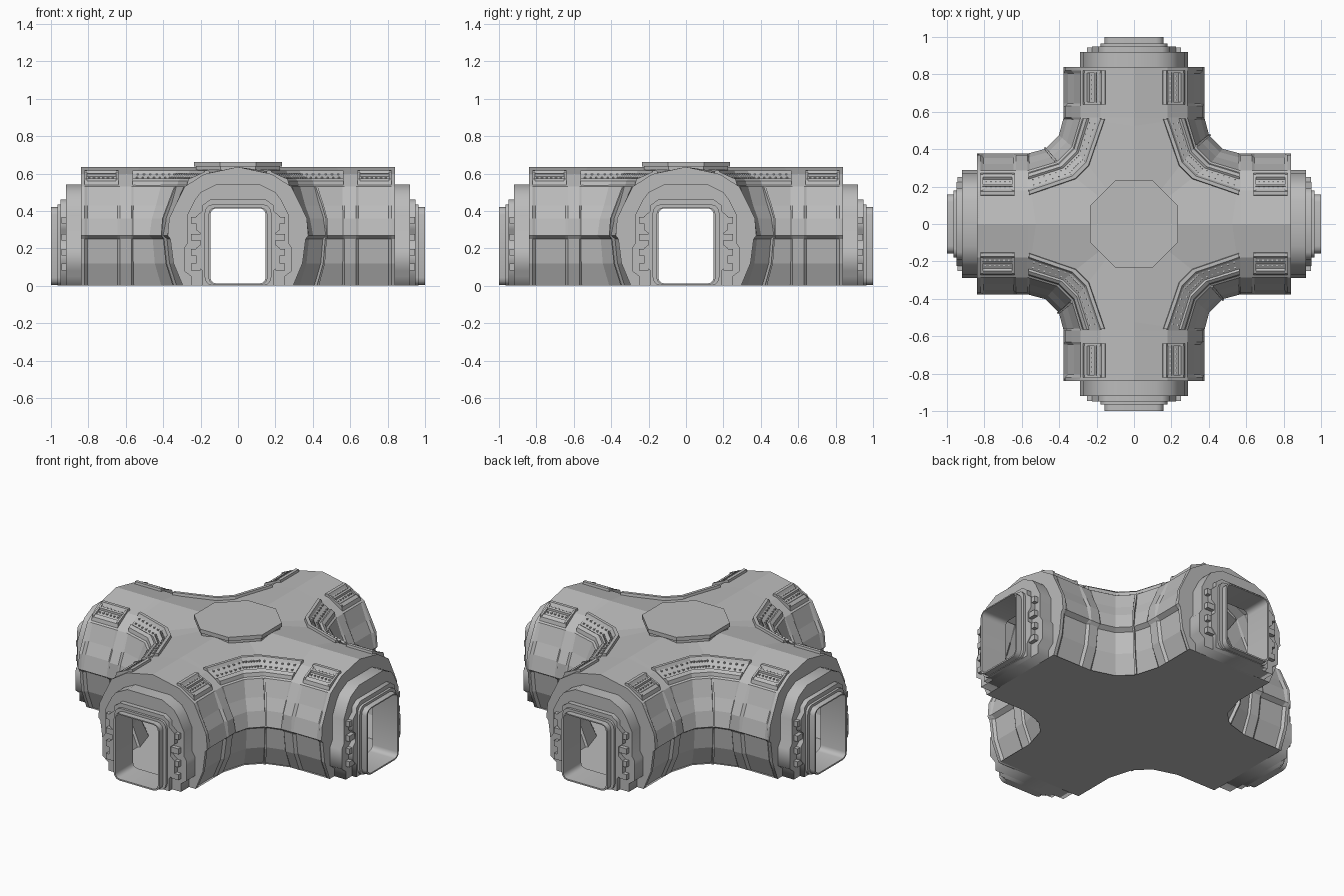
import bpy, bmesh, math
from mathutils import Matrix, Vector

cube = bpy.data.objects.get("Cube")
if cube:
    bpy.data.objects.remove(cube, do_unlink=True)

grey = bpy.data.materials.new("hull_grey")
grey.use_nodes = True
grey.diffuse_color = (0.5, 0.5, 0.5, 1)
grey.node_tree.nodes["Principled BSDF"].inputs["Base Color"].default_value = (0.5, 0.5, 0.5, 1)

BEND = 0.57   # distance from the centre where the corner curves begin
END = -0.27   # path position of the arm end


def place(name, mesh, copies=4):
    """Place quarter-turn copies sharing one mesh."""
    if not mesh.materials:
        mesh.materials.append(grey)
    for i in range(copies):
        ob = bpy.data.objects.new(name, mesh)
        ob.rotation_euler.z = i * math.pi / 2
        bpy.context.collection.objects.link(ob)


def to_mesh(name, bm):
    mesh = bpy.data.meshes.new(name)
    bm.to_mesh(mesh)
    bm.free()
    return mesh


def position(u, w, z):
    """Point on the path round one corner, w away from the arm axis.
    u below 0 and above 3 lies on the straight arms, 0 to 3 on the bend."""
    if u < 0:
        return Vector((w, BEND - u, z))
    if u > 3:
        return Vector((BEND + u - 3, w, z))
    if w == 0:
        knots = [(0, BEND), (0, 0), (0, 0), (BEND, 0)]
    else:
        r = BEND - w
        a = math.radians(30 + 8 * min(1, max(0, (r - 0.2) / 0.2)))
        p, q = BEND - r * math.cos(a), BEND - r * math.sin(a)
        knots = [(w, BEND), (p, q), (q, p), (BEND, w)]
    i = min(int(u), 2)
    xy = Vector(knots[i]).lerp(Vector(knots[i + 1]), u - i)
    return Vector((xy.x, xy.y, z))


def sweep(name, stations, profile, closed=False, recessed=()):
    """Sweep (w, z) points along (u, depth) stations."""
    bm = bmesh.new()
    rows = []
    for u, depth in stations:
        rows.append([bm.verts.new(position(u, w - (depth if k in recessed else 0), z))
                     for k, (w, z) in enumerate(profile)])
    n = len(profile)
    for a, b in zip(rows, rows[1:]):
        for k in range(n if closed else n - 1):
            j = (k + 1) % n
            bm.faces.new((a[k], a[j], b[j], b[k]))
    if closed:
        bm.faces.new(rows[0])
        bm.faces.new(rows[-1][::-1])
    bmesh.ops.remove_doubles(bm, verts=bm.verts, dist=0.0001)
    bmesh.ops.recalc_face_normals(bm, faces=bm.faces)
    place(name, to_mesh(name, bm))


def flat(*us):
    return [(u, 0) for u in us]


# Outer shell: faceted wall with recessed panels, ledge and roof
wall = [(0.295, 0), (0.345, 0.12), (0.362, 0.25), (0.376, 0.268), (0.368, 0.36),
        (0.335, 0.43), (0.285, 0.53), (0.18, 0.597), (0, 0.635)]
d = 0.014
half = [(END, 0), (-0.25, 0), (-0.235, d), (-0.075, d), (-0.06, 0), (0, 0), (0.08, d), (1, d)]
path = half + [(3 - u, depth) for u, depth in reversed(half)]
sweep("shell_wall", path, wall, recessed=(0, 1, 2, 4, 5))

# Floor slab
sweep("floor", flat(END, 0, 1, 2, 3, 3 - END), [(0.295, 0), (0, 0)])

# Raised rib on one bend of every corner
rib = [(w + 0.008, z) for w, z in wall[:7]]
sweep("corner_rib", flat(0.95, 1, 1.05), rib + [(w - 0.02, z) for w, z in reversed(rib)], True)

# Framed vents along the shoulders
vent = [(0.15, 0.59), (0.155, 0.617), (0.175, 0.617), (0.185, 0.6), (0.238, 0.567),
        (0.25, 0.574), (0.268, 0.56), (0.278, 0.52)]
sweep("corner_vent", flat(0.03, 1, 2, 2.97), vent, True)
slat = [(0.2, 0.59), (0.202, 0.602), (0.212, 0.597), (0.212, 0.58)]
for start in (-0.25, 3.07):
    stop = start + 0.18
    sweep("arm_vent", flat(start, stop), vent, True)
    sweep("arm_vent_slat", flat(start + 0.01, stop - 0.01), slat, True)
    for e in (start, stop - 0.012):
        sweep("arm_vent_cap", flat(e, e + 0.012),
              [(0.155, 0.59), (0.158, 0.618), (0.265, 0.57), (0.272, 0.53)], True)

# Small studs inside the vents
bm = bmesh.new()
along = [0.15 + i * 0.15 for i in range(19)]
along += [e + i * 0.025 for e in (-0.22, 3.1) for i in range(6)]
for u in along:
    for w, z in ((0.195, 0.596), (0.225, 0.577)):
        bmesh.ops.create_cube(bm, size=0.009, matrix=Matrix.Translation(position(u, w, z)))
place("vent_studs", to_mesh("vent_studs", bm))

# Raised octagonal roof plate with a narrow base
bm = bmesh.new()
for radius, low, high in ((0.235, 0.638, 0.662), (0.225, 0.62, 0.64)):
    r = radius / math.cos(math.pi / 8)
    turn = Matrix.Rotation(math.pi / 8, 4, "Z")
    bmesh.ops.create_cone(bm, cap_ends=True, segments=8, radius1=r, radius2=r, depth=high - low,
                          matrix=Matrix.Translation((0, 0, (low + high) / 2)) @ turn)
place("roof_plate", to_mesh("roof_plate", bm), 1)


def rounded(w, low, high, r):
    """Right half of a rounded rectangle, from bottom to top."""
    pts = []
    for cz, first in ((low + r, -90), (high - r, 0)):
        for k in range(4):
            a = math.radians(first + 30 * k)
            pts.append((w - r + r * math.cos(a), cz + r * math.sin(a)))
    return pts


DOOR = rounded(0.147, 0.012, 0.413, 0.03)


def end_plate(name, outline, near, far):
    """Solid plate across the arm with the doorway left open."""
    curve = bpy.data.curves.new(name, "CURVE")
    curve.dimensions = "2D"
    curve.fill_mode = "BOTH"
    curve.extrude = (far - near) / 2
    for pts in (outline, DOOR):
        loop = pts + [(-w, z) for w, z in reversed(pts) if w > 0]
        spline = curve.splines.new("POLY")
        spline.points.add(len(loop) - 1)
        for point, (w, z) in zip(spline.points, loop):
            point.co = (w, z, 0, 1)
        spline.use_cyclic_u = True
    helper = bpy.data.objects.new(name, curve)
    mesh = bpy.data.meshes.new_from_object(helper)
    bpy.data.objects.remove(helper)
    # Stand the plate upright, facing the front
    mesh.transform(Matrix.Translation((0, -(near + far) / 2, 0)) @ Matrix.Rotation(math.pi / 2, 4, "X"))
    mesh.materials.clear()
    place(name, mesh)


# Stepped docking collars, from the arm outwards
end_plate("arm_end_wall", wall, 0.825, 0.84)
end_plate("outer_collar", [(0.25, 0), (0.25, 0.05), (0.29, 0.08), (0.29, 0.2), (0.27, 0.23),
                           (0.27, 0.38), (0.23, 0.46), (0.2, 0.5), (0.12, 0.54)], 0.84, 0.92)
end_plate("inner_collar", [(0.19, 0), (0.19, 0.08), (0.225, 0.12), (0.225, 0.2), (0.2, 0.22),
                           (0.2, 0.28), (0.225, 0.3), (0.225, 0.37), (0.19, 0.4), (0.19, 0.43),
                           (0.15, 0.46)], 0.92, 0.95)
end_plate("nozzle_base", rounded(0.178, 0, 0.435, 0.045), 0.95, 0.965)
end_plate("nozzle", rounded(0.158, 0.003, 0.42, 0.04), 0.965, 1.0)

# Clamp lugs on both sides of the collars
bm = bmesh.new()
for side in (-1, 1):
    for z in (0.1, 0.18, 0.26, 0.35):
        m = Matrix.Translation((side * 0.225, -0.93, z)) @ Matrix.Diagonal((0.05, 0.03, 0.035, 1))
        bmesh.ops.create_cube(bm, size=1, matrix=m)
place("collar_lugs", to_mesh("collar_lugs", bm))
